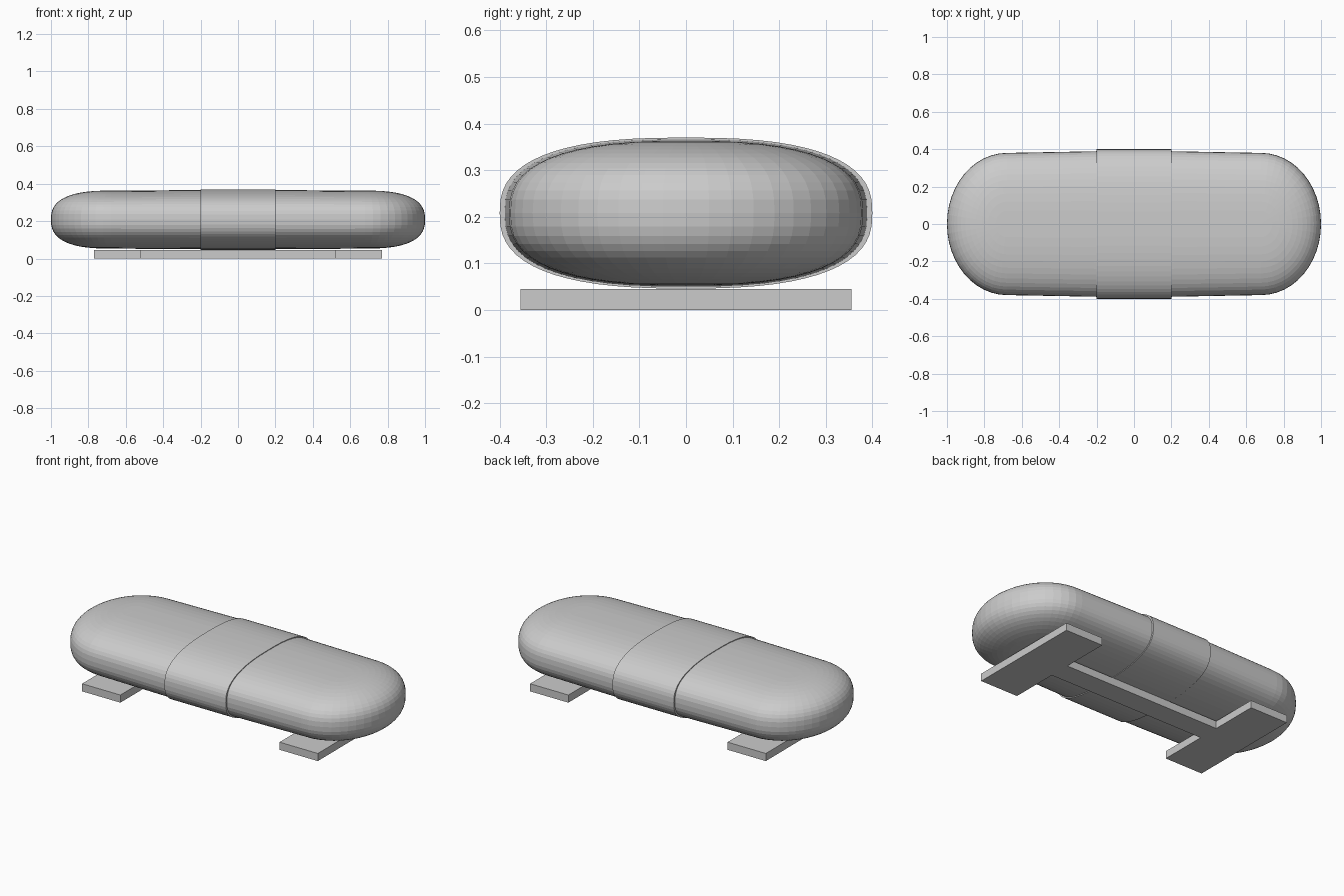
import bpy, bmesh, math

if "Cube" in bpy.data.objects:
    bpy.data.objects.remove(bpy.data.objects["Cube"])

grey = bpy.data.materials.new("plain grey")
grey.diffuse_color = (0.6, 0.6, 0.6, 1)
grey.use_nodes = True
grey.node_tree.nodes["Principled BSDF"].inputs["Base Color"].default_value = grey.diffuse_color
ZC = 0.208      # height of the capsule axis
N = 2.6         # roundness of the cross-section


def spow(v, p):
    return math.copysign(abs(v) ** p, v)


def finish(name, bm):
    bmesh.ops.remove_doubles(bm, verts=bm.verts, dist=1e-5)
    bmesh.ops.recalc_face_normals(bm, faces=bm.faces)
    mesh = bpy.data.meshes.new(name)
    bm.to_mesh(mesh)
    bm.free()
    mesh.materials.append(grey)
    ob = bpy.data.objects.new(name, mesh)
    bpy.context.collection.objects.link(ob)
    return ob


def bridge(bm, a, b):
    for i in range(len(a)):
        j = (i + 1) % len(a)
        bm.faces.new((a[i], a[j], b[j], b[i]))


# Capsule body: stadium outlines stacked in z, shrinking toward top and bottom
def capsule_body():
    bm = bmesh.new()
    outline = []                                   # (centre x, radius x, radius y)
    arc = 24
    for side in (1, -1):
        for k in range(arc + 1):
            p = math.pi * (k / arc - 0.5)
            outline.append((side * 0.68, side * 0.32 * math.cos(p), side * 0.38 * math.sin(p)))
        outline.append((side * 0.2, 0, side * 0.389))
        outline.append((-side * 0.2, 0, side * 0.389))
    rings = []
    steps = 28
    for k in range(steps + 1):
        t = math.pi * (k / steps - 0.5)
        s = max(0, math.cos(t)) ** (2 / N) if 0 < k < steps else 0
        z = spow(math.sin(t), 2 / N)
        rings.append([bm.verts.new((c + rx * s, ry * s,
                                    ZC + z * (0.158 if abs(c) < 0.3 else 0.155)))
                      for c, rx, ry in outline])
    for a, b in zip(rings, rings[1:]):
        bridge(bm, a, b)
    return finish("capsule_body", bm)


# Raised band around the middle
def middle_band():
    bm = bmesh.new()
    ends = []
    for x in (-0.2, 0.2):
        ring = []
        for k in range(64):
            t = 2 * math.pi * k / 64
            ring.append(bm.verts.new((x, 0.4 * spow(math.cos(t), 2 / N),
                                      ZC + 0.162 * spow(math.sin(t), 2 / N))))
        bm.faces.new(ring)
        ends.append(ring)
    bridge(bm, *ends)
    return finish("middle_band", bm)


def box(name, x0, x1, y0, y1, z0, z1):
    bm = bmesh.new()
    bmesh.ops.create_cube(bm, size=1)
    for v in bm.verts:
        v.co = ((x0 + x1) / 2 + v.co.x * (x1 - x0),
                (y0 + y1) / 2 + v.co.y * (y1 - y0),
                (z0 + z1) / 2 + v.co.z * (z1 - z0))
    return finish(name, bm)


capsule_body()
middle_band()
# Base: two cross feet joined by a beam
box("left_foot", -0.77, -0.52, -0.355, 0.355, 0, 0.045)
box("right_foot", 0.52, 0.77, -0.355, 0.355, 0, 0.045)
box("base_beam", -0.52, 0.52, -0.065, 0.065, 0, 0.045)
